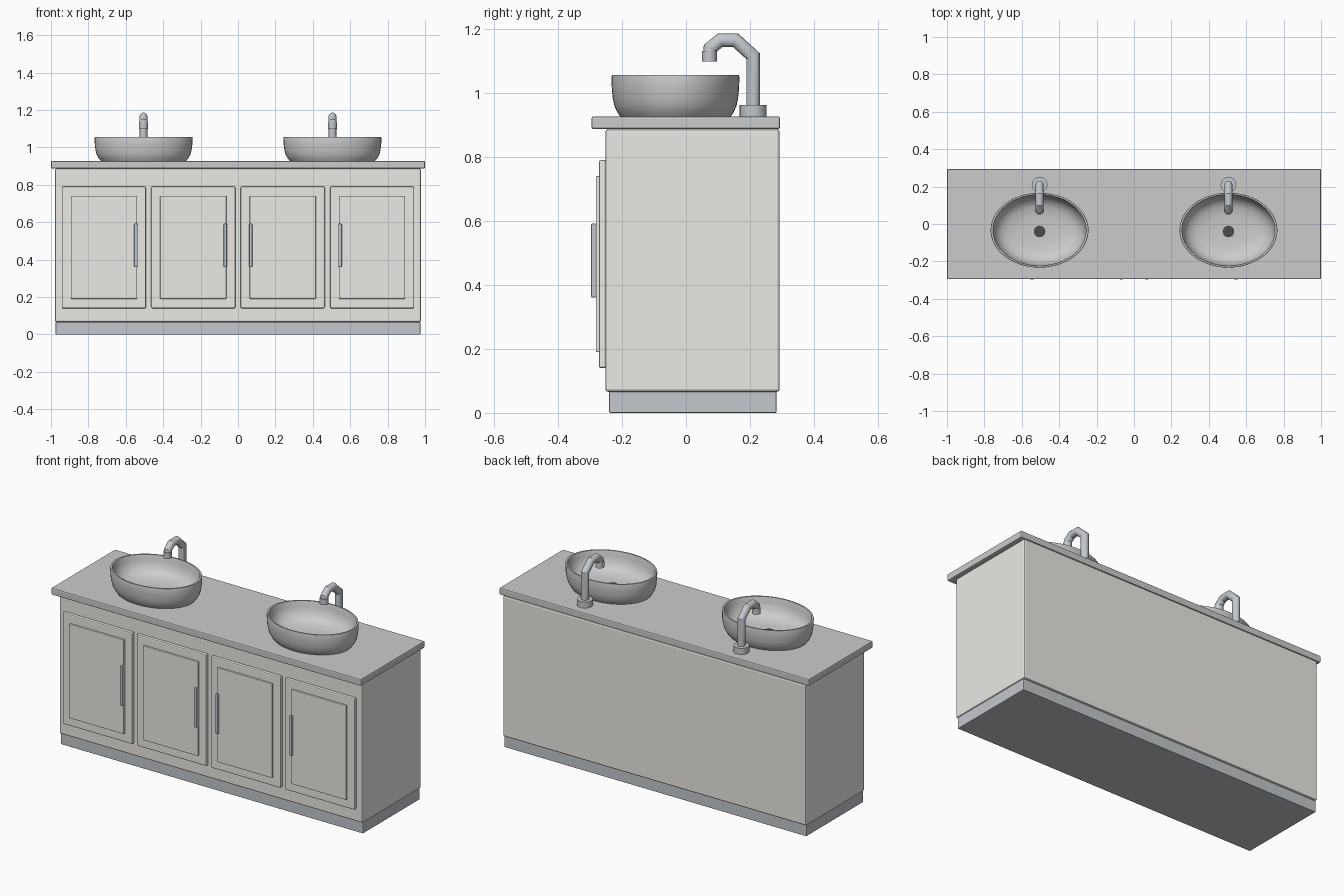
import bpy, bmesh, math
from mathutils import Vector

if "Cube" in bpy.data.objects:
    bpy.data.objects.remove(bpy.data.objects["Cube"])


def material(name, rgb):
    m = bpy.data.materials.new(name)
    m.diffuse_color = (*rgb, 1)
    m.use_nodes = True
    m.node_tree.nodes["Principled BSDF"].inputs["Base Color"].default_value = m.diffuse_color
    return m


CREAM = material("cream_paint", (0.83, 0.82, 0.78))
METAL = material("metal", (0.55, 0.58, 0.61))
DARK = material("dark_drain", (0.07, 0.07, 0.07))


def finish(name, bm, mat=None, smooth=None):
    bmesh.ops.recalc_face_normals(bm, faces=bm.faces[:])
    me = bpy.data.meshes.new(name)
    bm.to_mesh(me)
    bm.free()
    ob = bpy.data.objects.new(name, me)
    bpy.context.collection.objects.link(ob)
    if mat:
        me.materials.append(mat)
    if smooth:
        bpy.ops.object.select_all(action='DESELECT')
        ob.select_set(True)
        bpy.context.view_layer.objects.active = ob
        bpy.ops.object.shade_smooth_by_angle(angle=math.radians(smooth))
    return ob


def box(name, lo, hi, bevel, mat=None):
    bm = bmesh.new()
    bmesh.ops.create_cube(bm, size=1)
    for v in bm.verts:
        v.co = Vector([(a + b) / 2 + c * (b - a) for a, b, c in zip(lo, hi, v.co)])
    ob = finish(name, bm, mat)
    mod = ob.modifiers.new("soft_edges", 'BEVEL')
    mod.width = bevel
    mod.segments = 2
    return ob


def lathe(name, profile, centre, sx=1, sy=1, n=48, mat=None, smooth=40):
    # profile of (radius, z); closes to a point where radius is 0
    bm = bmesh.new()
    rings = []
    for r, z in profile:
        k = n if r > 0 else 1
        rings.append([bm.verts.new((centre[0] + r * sx * math.cos(2 * math.pi * i / n),
                                    centre[1] + r * sy * math.sin(2 * math.pi * i / n), z))
                      for i in range(k)])
    for a, b in zip(rings, rings[1:]):
        for i in range(n):
            j = (i + 1) % n
            if len(a) == 1:
                bm.faces.new((a[0], b[i], b[j]))
            elif len(b) == 1:
                bm.faces.new((a[i], a[j], b[0]))
            else:
                bm.faces.new((a[i], a[j], b[j], b[i]))
    return finish(name, bm, mat, smooth)


def disc_cylinder(name, x, y, z0, z1, r, mat, n=24):
    return lathe(name, [(0, z0), (r, z0), (r, z1), (0, z1)], (x, y), n=n, mat=mat)


def tube(name, x, path, r, mat, n=20):
    # mitred tube along a path of (y, z)
    bm = bmesh.new()
    pts = [Vector((x, y, z)) for y, z in path]
    rings = []
    for i, p in enumerate(pts):
        a = (p - pts[i - 1]).normalized() if i else (pts[1] - p).normalized()
        b = (pts[i + 1] - p).normalized() if i < len(pts) - 1 else a
        t = (a + b).normalized()
        side = Vector((1, 0, 0)).cross(t) / t.dot(a)
        rings.append([bm.verts.new(p + Vector((r * math.cos(2 * math.pi * k / n), 0, 0))
                                   + side * r * math.sin(2 * math.pi * k / n)) for k in range(n)])
    for a, b in zip(rings, rings[1:]):
        for k in range(n):
            j = (k + 1) % n
            bm.faces.new((a[k], a[j], b[j], b[k]))
    bm.faces.new(rings[0])
    bm.faces.new(rings[-1])
    return finish(name, bm, mat, 25)


# Carcass
box("plinth", (-0.975, -0.24, 0), (0.975, 0.283, 0.066), 0.003, METAL)
box("cabinet", (-0.978, -0.252, 0.066), (0.978, 0.293, 0.887), 0.008, CREAM)
box("countertop", (-1, -0.295, 0.887), (1, 0.294, 0.927), 0.006)

# Doors with raised panels and bar handles
for i, (cx, side) in enumerate([(-0.717, 1), (-0.239, 1), (0.239, -1), (0.717, -1)], 1):
    box(f"door_{i}", (cx - 0.225, -0.272, 0.14), (cx + 0.225, -0.25, 0.79), 0.006, CREAM)
    box(f"door_panel_{i}", (cx - 0.177, -0.282, 0.19), (cx + 0.177, -0.268, 0.74), 0.003, CREAM)
    hx = cx + side * 0.171
    box(f"handle_{i}", (hx - 0.009, -0.297, 0.36), (hx + 0.009, -0.28, 0.592), 0.005, METAL)

# Basin profile: outside up, over the rim, down the inside
BASIN = [(0, 0.925), (0.86, 0.925), (0.91, 0.94), (0.955, 0.96), (0.98, 0.985), (0.995, 1.015),
         (1, 1.05), (0.993, 1.056), (0.955, 1.056), (0.945, 1.05), (0.93, 1.025), (0.88, 0.993),
         (0.79, 0.968), (0.65, 0.953), (0.45, 0.945), (0.2, 0.942), (0, 0.942)]

for side, cx in (("left", -0.505), ("right", 0.505)):
    lathe(f"{side}_basin", BASIN, (cx, -0.033), 0.262, 0.2)
    disc_cylinder(f"{side}_drain", cx, -0.04, 0.938, 0.949, 0.031, DARK)
    # Gooseneck tap
    disc_cylinder(f"{side}_tap_base", cx, 0.21, 0.927, 0.963, 0.042, METAL)
    tube(f"{side}_tap_neck", cx, [(0.21, 0.95), (0.21, 1.115), (0.155, 1.165), (0.107, 1.165),
                                  (0.076, 1.14), (0.073, 1.105)], 0.021, METAL)
    disc_cylinder(f"{side}_tap_nozzle", cx, 0.073, 1.098, 1.132, 0.0235, METAL)
